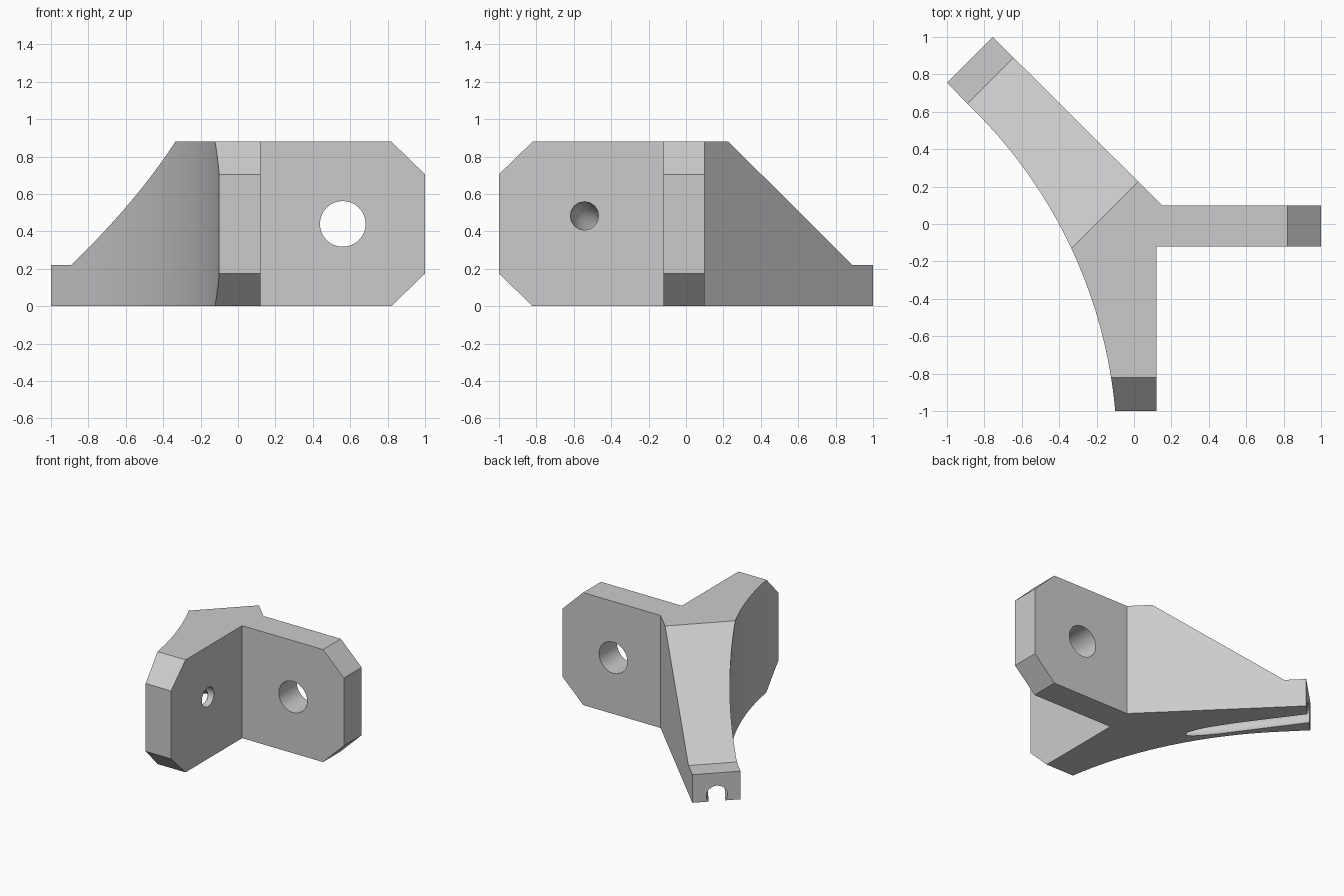
import bpy
from math import sin, cos, pi, radians
from mathutils import Matrix, Vector

cube = bpy.data.objects.get("Cube")
if cube:
    bpy.data.objects.remove(cube)

HEIGHT = 0.88
UP = Vector((0, 0, 1))

grey = bpy.data.materials.new("plain grey")
grey.use_nodes = True
grey.diffuse_color = (0.6, 0.6, 0.6, 1)
grey.node_tree.nodes["Principled BSDF"].inputs["Base Color"].default_value = (0.6, 0.6, 0.6, 1)


def add_mesh(name, mesh):
    ob = bpy.data.objects.new(name, mesh)
    bpy.context.collection.objects.link(ob)
    return ob


def prism(name, points, low, high, matrix=Matrix()):
    """Extrude a counter-clockwise outline from low to high along local z."""
    n = len(points)
    verts = [matrix @ Vector((a, b, c)) for c in (low, high) for a, b in points]
    faces = [list(range(n))[::-1], list(range(n, 2 * n))]
    faces += [(i, (i + 1) % n, (i + 1) % n + n, i + n) for i in range(n)]
    mesh = bpy.data.meshes.new(name)
    mesh.from_pydata(verts, [], faces)
    return add_mesh(name, mesh)


def side_frame(direction):
    """Local x runs along the arm, local y runs up."""
    d = Vector(direction).normalized()
    return Matrix((d, UP, d.cross(UP))).transposed().to_4x4()


def circle(cx, cy, r, n=48):
    return [(cx + r * cos(2 * pi * i / n), cy + r * sin(2 * pi * i / n)) for i in range(n)]


# Three-armed body with a concave outer wall
arc = [(-2.68 + 2.59 * cos(a), -1.23 + 2.59 * sin(a))
       for a in (radians(45 - 39.9 * i / 32) for i in range(33))]
outline = [(0.12, -1), (0.12, -0.12), (1, -0.12), (1, 0.1), (0.15, 0.1),
           (-0.755, 1), (-1, 0.755)] + arc
body = prism("corner_bracket", outline, 0, HEIGHT)
body.data.materials.append(grey)

cutters = []

# Chamfered corners on the two square arms
top_corner = [(0.72, HEIGHT + 0.097), (1.1, HEIGHT - 0.272), (1.1, HEIGHT + 0.097)]
low_corner = [(u, HEIGHT - z) for u, z in reversed(top_corner)]
for label, direction in (("left", (1, 0, 0)), ("front", (0, -1, 0))):
    for end, corner in (("top", top_corner), ("low", low_corner)):
        cutters.append(prism(f"{label}_{end}_chamfer_cutter", corner, -0.3, 0.3,
                             side_frame(direction)))

# Sloping top and end ledge of the diagonal arm
slope = [(0.045, 0.95), (1.085, 0.22), (1.4, 0.22), (1.4, 0.95)]
cutters.append(prism("slope_cutter", slope, -0.7, 0.7, side_frame((-1, 1, 0))))

# Round hole through the left arm
cutters.append(prism("round_hole_cutter", circle(0.56, 0.44, 0.122), -0.3, 0.3,
                     side_frame((1, 0, 0))))

# Bent channel from the front arm down to the underside of the diagonal arm
path = [(0.25, -0.545, 0.485), (0.1, -0.545, 0.485), (0, -0.53, 0.47),
        (-0.08, -0.35, 0.33), (-0.22, -0.1, 0.16), (-0.356, 0.131, 0.07),
        (-0.52, 0.38, 0.045), (-0.7, 0.63, 0.045), (-0.95, 0.97, 0.045)]
curve = bpy.data.curves.new("channel_path", "CURVE")
curve.dimensions = "3D"
curve.bevel_depth = 0.076
curve.bevel_resolution = 6
curve.use_fill_caps = True
spline = curve.splines.new("NURBS")
spline.points.add(len(path) - 1)
for point, co in zip(spline.points, path):
    point.co = (*co, 1)
spline.order_u = 3
spline.use_endpoint_u = True
spline.resolution_u = 5
tube = add_mesh("channel_path", curve)
bpy.context.view_layer.update()
channel_mesh = bpy.data.meshes.new_from_object(
    tube.evaluated_get(bpy.context.evaluated_depsgraph_get()))
bpy.data.objects.remove(tube)

# Weld the caps so the channel is a closed solid
import bmesh
bm = bmesh.new()
bm.from_mesh(channel_mesh)
bmesh.ops.remove_doubles(bm, verts=bm.verts, dist=0.0005)
bmesh.ops.recalc_face_normals(bm, faces=bm.faces)
bm.to_mesh(channel_mesh)
bm.free()
channel_mesh.materials.clear()
cutters.append(add_mesh("channel_cutter", channel_mesh))

# Cut everything from the body, then drop the cutters
for cutter in cutters:
    mod = body.modifiers.new(cutter.name, "BOOLEAN")
    mod.operation = "DIFFERENCE"
    mod.solver = "EXACT"
    mod.object = cutter
    cutter.hide_render = True
bpy.context.view_layer.update()
result = bpy.data.meshes.new_from_object(
    body.evaluated_get(bpy.context.evaluated_depsgraph_get()))
body.modifiers.clear()
body.data = result
for cutter in cutters:
    bpy.data.objects.remove(cutter)

# Smooth the curved wall and holes, keep the edges sharp
for ob in bpy.context.selected_objects:
    ob.select_set(False)
body.select_set(True)
bpy.context.view_layer.objects.active = body
bpy.ops.object.shade_smooth_by_angle(angle=radians(25))
